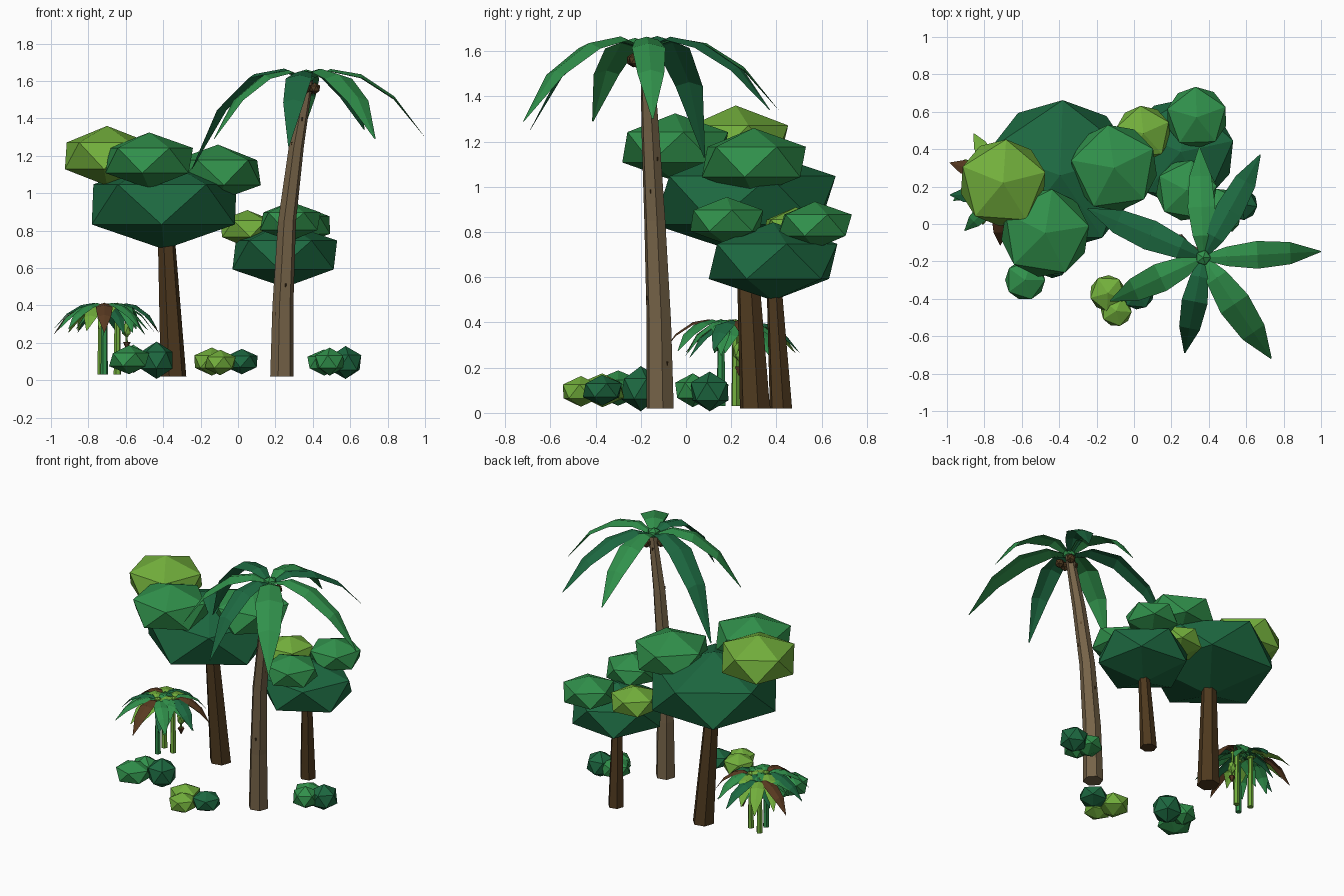
import bpy, bmesh
from math import sin, cos, pi, radians
from mathutils import Matrix, Vector

cube = bpy.data.objects.get("Cube")
if cube:
    bpy.data.objects.remove(cube)


def material(name, rgb):
    m = bpy.data.materials.new(name)
    m.use_nodes = True
    m.diffuse_color = (*rgb, 1)
    bsdf = m.node_tree.nodes["Principled BSDF"]
    bsdf.inputs["Base Color"].default_value = (*rgb, 1)
    bsdf.inputs["Roughness"].default_value = 0.9
    return m


lime = material("lime leaf", (0.17, 0.43, 0.045))
green = material("mid green leaf", (0.03, 0.28, 0.07))
dark = material("dark green leaf", (0.012, 0.14, 0.052))
bark = material("dark bark", (0.075, 0.04, 0.013))
palm_bark = material("palm bark", (0.18, 0.125, 0.065))
dry = material("dry brown leaf", (0.10, 0.042, 0.015))


def finish(name, bm, mat):
    me = bpy.data.meshes.new(name)
    bm.to_mesh(me)
    bm.free()
    me.materials.append(mat)
    ob = bpy.data.objects.new(name, me)
    bpy.context.collection.objects.link(ob)
    return ob


def blob(name, pos, r, rz, mat, turn=0):
    """Faceted foliage lump: a squashed icosahedron."""
    bm = bmesh.new()
    bmesh.ops.create_icosphere(bm, subdivisions=1, radius=1)
    bm.transform(Matrix.Translation(pos) @ Matrix.Diagonal((r, r, rz, 1))
                 @ Matrix.Rotation(radians(turn), 4, "Z"))
    return finish(name, bm, mat)


def tube(name, path, mat, sides=6, turn=0.2):
    """Closed tapering stem through points (x, y, z, radius)."""
    bm = bmesh.new()
    rings = []
    for x, y, z, r in path:
        rings.append([bm.verts.new((x + r * cos(turn + 2 * pi * i / sides),
                                    y + r * sin(turn + 2 * pi * i / sides), z))
                      for i in range(sides)])
    for a, b in zip(rings, rings[1:]):
        for i in range(sides):
            j = (i + 1) % sides
            bm.faces.new((a[i], a[j], b[j], b[i]))
    bm.faces.new(rings[0][::-1])
    bm.faces.new(rings[-1])
    return finish(name, bm, mat)


# Leaf outline: distance along, rise per length, fall per drop, half width
LEAF = [(0.03, 0, 0, 0.25), (0.2, 0.07, 0, 0.7), (0.46, 0.025, 0, 1),
        (0.74, 0, -0.32, 0.8), (1, 0, -1, 0.04)]


def leaf(name, hub, angle, length, drop, width, mat):
    """Arched leaf folded along a raised midrib."""
    bm = bmesh.new()
    out = Vector((cos(angle), sin(angle), 0))
    side = Vector((-sin(angle), cos(angle), 0))
    rows = []
    for t, rise, fall, w in LEAF:
        mid = Vector(hub) + out * (t * length) + Vector((0, 0, rise * length + fall * drop))
        edge = side * (w * width)
        low = Vector((0, 0, -0.28 * w * width))
        rows.append([bm.verts.new(p) for p in (mid - edge + low, mid, mid + edge + low)])
    for a, b in zip(rows, rows[1:]):
        for i in (0, 1):
            bm.faces.new((a[i], b[i], b[i + 1], a[i + 1]))
    return finish(name, bm, mat)


# Large broadleaf tree
tube("large_tree_trunk", [(-0.345, 0.305, 0.02, 0.07), (-0.39, 0.26, 0.9, 0.042)], bark)
blob("large_tree_canopy", (-0.395, 0.26, 0.94), 0.45, 0.24, dark, 16)
blob("large_tree_lime_clump", (-0.70, 0.22, 1.20), 0.26, 0.16, lime, 14)
blob("large_tree_front_clump", (-0.475, -0.048, 1.175), 0.265, 0.15, green, 9)
blob("large_tree_side_clump", (-0.107, 0.30, 1.11), 0.26, 0.15, green, 26)

# Small broadleaf tree
tube("small_tree_trunk", [(0.235, 0.42, 0.02, 0.052), (0.25, 0.385, 0.65, 0.032)], bark)
blob("small_tree_canopy", (0.25, 0.385, 0.67), 0.32, 0.173, dark, 12)
blob("small_tree_back_clump", (0.335, 0.57, 0.83), 0.183, 0.105, green, 20)
blob("small_tree_front_clump", (0.28, 0.18, 0.85), 0.183, 0.105, green, 8)
blob("small_tree_lime_clump", (0.05, 0.485, 0.81), 0.165, 0.1, lime, 24)

# Palm: trunk, bark notches, crown and coconuts
PALM = [(0.235, -0.115, 0.02, 0.064), (0.24, -0.12, 0.4, 0.057),
        (0.262, -0.138, 0.85, 0.049), (0.312, -0.158, 1.25, 0.041),
        (0.375, -0.175, 1.61, 0.028)]
tube("palm_trunk", PALM, palm_bark)
for i in range(10):
    k = 0.5 + i * 0.36
    a, b = Vector(PALM[int(k)]), Vector(PALM[int(k) + 1])
    x, y, z, r = a.lerp(b, k % 1)
    ang = 0.2 + pi / 6 + i * pi / 3 * 2 + (i % 2) * pi / 3
    px, py = x + r * 0.87 * cos(ang), y + r * 0.87 * sin(ang)
    tube("palm_bark_notch", [(px, py, z, 0.003), (px, py, z + 0.018, 0.005)], bark, 4)

HUB = (0.37, -0.18, 1.62)
blob("palm_crown", HUB, 0.045, 0.035, green)
fronds = [(3, 0.63, 0.32, 0.074), (61, 0.63, 0.28, 0.074), (92, 0.59, 0.28, 0.074),
          (157, 0.67, 0.49, 0.082), (205, 0.55, 0.33, 0.078),
          (259, 0.52, 0.37, 0.07), (304, 0.65, 0.33, 0.088)]
for i, (deg, length, drop, width) in enumerate(fronds):
    leaf("palm_frond", HUB, radians(deg), length, drop, width, dark if i % 2 else green)
for deg in (-50, 70, 190, 250):
    a = radians(deg)
    blob("coconut", (0.378 + 0.052 * cos(a), -0.185 + 0.052 * sin(a), 1.56), 0.032, 0.032, bark)

# Cluster of three small broad-leaved plants: position, turn, reach, colours
plants = [(-0.715, 0.155, 0.395, 0, 0.27, green,
           (green, lime, green, lime, dark, green, dry, green)),
          (-0.645, 0.22, 0.395, 20, 0.235, lime,
           (dry, green, lime, dark, green, lime, green, dark)),
          (-0.732, 0.25, 0.385, 28, 0.265, lime,
           (green, dark, lime, dry, green, lime, dark, green))]
for x, y, z, turn, reach, stem_mat, colours in plants:
    tube("plant_stem", [(x, y, 0.03, 0.02), (x, y, z, 0.015)], stem_mat)
    blob("plant_heart", (x, y, z), 0.025, 0.02, lime)
    for i, mat in enumerate(colours):
        leaf("plant_leaf", (x, y, z), radians(turn + i * 45), reach,
             0.12 + 0.02 * (i % 3 == 0), 0.045, mat)

# Hanging fruit and flower
tube("fruit_stalk", [(-0.595, 0.235, 0.19, 0.006), (-0.6, 0.235, 0.39, 0.008)], lime, 5)
blob("fruit_bunch", (-0.595, 0.235, 0.27), 0.028, 0.045, lime)
tube("flower_bud", [(-0.595, 0.235, 0.165, 0.003), (-0.595, 0.235, 0.205, 0.022)], dry, 5)

# Ground bushes: position, radius, half height, colour
bushes = [(-0.582, -0.30, 0.11, 0.12, 0.078, green), (-0.435, -0.20, 0.107, 0.1, 0.1, dark),
          (-0.56, -0.20, 0.115, 0.09, 0.075, green),
          (-0.14, -0.37, 0.10, 0.108, 0.075, lime), (-0.095, -0.465, 0.095, 0.092, 0.068, lime),
          (0.02, -0.37, 0.10, 0.097, 0.068, dark),
          (0.46, 0.10, 0.095, 0.1, 0.07, green), (0.49, 0.03, 0.10, 0.088, 0.075, green),
          (0.575, 0.105, 0.095, 0.095, 0.088, dark)]
for i, (x, y, z, r, rz, mat) in enumerate(bushes):
    blob("bush", (x, y, z), r, rz, mat, i * 17)
